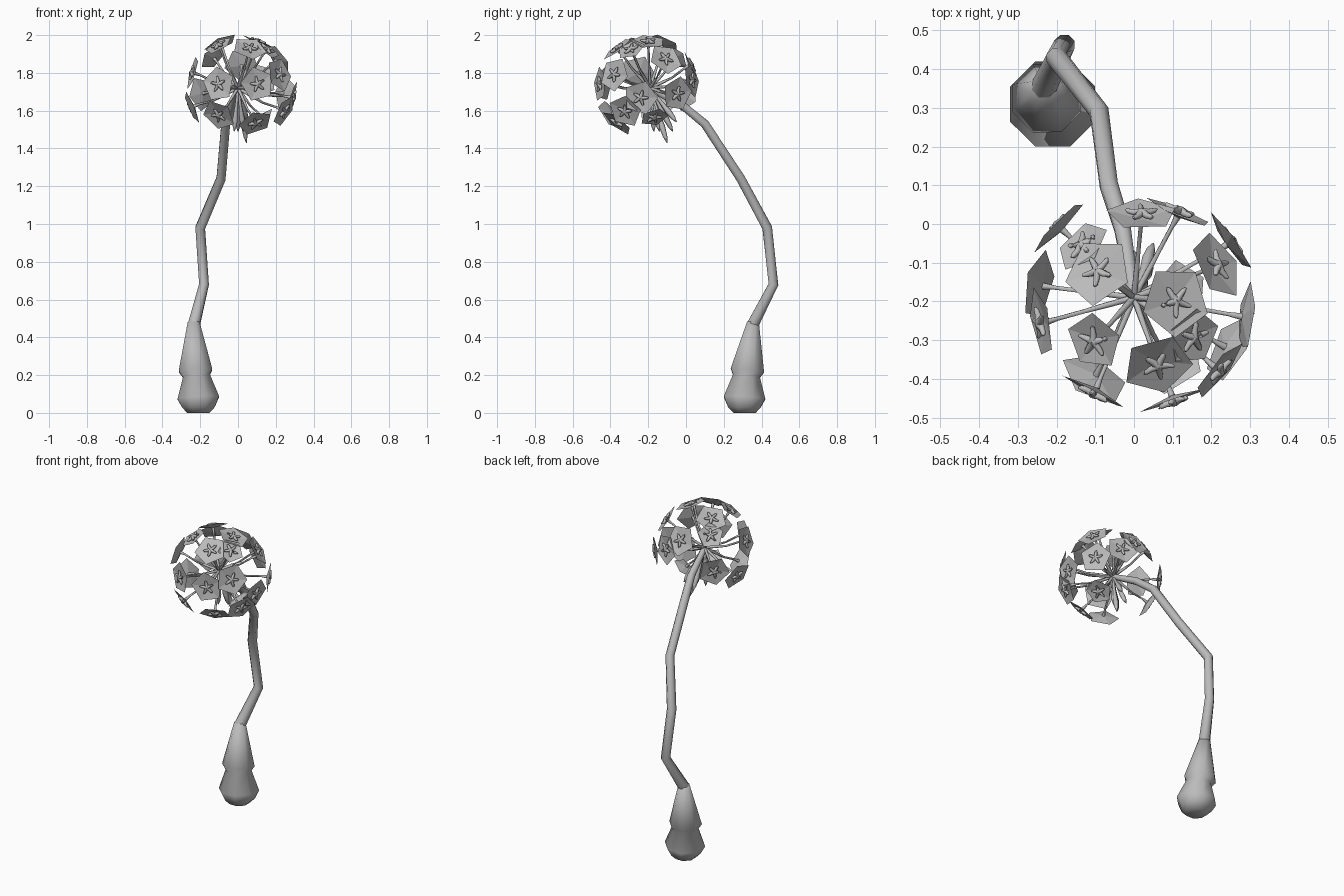
import bpy, bmesh, math
from mathutils import Vector

cube = bpy.data.objects.get("Cube")
if cube:
    bpy.data.objects.remove(cube)

grey = bpy.data.materials.new("plain_grey")
grey.use_nodes = True
colour = (0.5, 0.5, 0.5, 1)
grey.diffuse_color = colour
grey.node_tree.nodes["Principled BSDF"].inputs["Base Color"].default_value = colour


def tube(bm, points, radii, sides):
    """Sweep a ring of the given sides along a path, with end caps."""
    points = [Vector(p) for p in points]
    rings = []
    for i, p in enumerate(points):
        ahead = points[min(i + 1, len(points) - 1)]
        behind = points[max(i - 1, 0)]
        axis = (ahead - behind).normalized()
        ref = Vector((1, 0, 0)) if abs(axis.x) < 0.8 else Vector((0, 1, 0))
        u = (ref - axis * ref.dot(axis)).normalized()
        v = axis.cross(u)
        angles = [math.tau * (k + 0.5) / sides for k in range(sides)]
        rings.append([bm.verts.new(p + (u * math.cos(a) + v * math.sin(a)) * radii[i])
                      for a in angles])
    for low, high in zip(rings, rings[1:]):
        for k in range(sides):
            n = (k + 1) % sides
            bm.faces.new((low[k], low[n], high[n], high[k]))
    bm.faces.new(rings[0][::-1])
    bm.faces.new(rings[-1])


def finish(bm, name, angle):
    mesh = bpy.data.meshes.new(name)
    bm.to_mesh(mesh)
    bm.free()
    obj = bpy.data.objects.new(name, mesh)
    bpy.context.collection.objects.link(obj)
    mesh.materials.append(grey)
    if angle:
        bpy.ops.object.select_all(action='DESELECT')
        obj.select_set(True)
        bpy.context.view_layer.objects.active = obj
        bpy.ops.object.shade_smooth_by_angle(angle=math.radians(angle))


hub = Vector((0.0, -0.19, 1.72))
centre = Vector((0.015, -0.21, 1.73))

# Bulb at the foot
bm = bmesh.new()
tube(bm, [(-0.21, 0.31, 0), (-0.21, 0.31, 0.03), (-0.21, 0.31, 0.08), (-0.22, 0.32, 0.195),
          (-0.225, 0.325, 0.225), (-0.235, 0.355, 0.48)],
     [0.064, 0.094, 0.119, 0.077, 0.096, 0.034], 8)
finish(bm, "bulb", 85)

# Crooked stem
bm = bmesh.new()
tube(bm, [(-0.235, 0.35, 0.46), (-0.18, 0.463, 0.68), (-0.20, 0.43, 0.98),
          (-0.09, 0.29, 1.24), (-0.065, 0.10, 1.53), (-0.03, -0.01, 1.62), hub],
     [0.034, 0.028, 0.028, 0.026, 0.025, 0.023, 0.016], 8)
finish(bm, "stem", 50)

# Centres of the open florets around the flower head, wide ones then small ones
wide = [
    (0.02, 0.02, 1.84), (0.115, 0.025, 1.76), (-0.09, -0.125, 1.95), (0.21, -0.11, 1.87),
    (0.105, -0.20, 1.96), (-0.24, -0.16, 1.62), (-0.235, -0.255, 1.80), (0.06, -0.36, 1.925),
    (-0.10, -0.43, 1.74), (0.215, -0.375, 1.79), (0.10, -0.45, 1.74), (0.285, -0.24, 1.67),
    (-0.19, -0.01, 1.69), (-0.10, -0.395, 1.58), (0.09, -0.36, 1.54), (0.24, -0.32, 1.60),
    (0.245, -0.05, 1.69),
]
small = [(-0.13, -0.06, 1.88), (-0.10, -0.30, 1.94), (0.15, -0.29, 1.92), (0.12, -0.17, 1.57)]
florets = [(Vector(p), 0.094) for p in wide] + [(Vector(p), 0.078) for p in small]

petals, stars, stalks = bmesh.new(), bmesh.new(), bmesh.new()
for i, (spot, size) in enumerate(florets):
    out = (spot - centre).normalized()
    side = out.orthogonal().normalized()
    up = out.cross(side)
    turn = i * 1.3

    def around(k, r, lift):
        a = turn + math.tau * k / 5
        return spot + (side * math.cos(a) + up * math.sin(a)) * r + out * lift

    # Shallow five-sided cup
    middle = petals.verts.new(spot - out * 0.008)
    rim = [petals.verts.new(around(k, size, 0.006)) for k in range(5)]
    for k in range(5):
        petals.faces.new((middle, rim[k], rim[(k + 1) % 5]))

    # Raised star with rounded arms
    for k in range(5):
        tube(stars, [spot + out * 0.012, around(k, 0.02, 0.009), around(k, 0.036, 0.011),
                     around(k, 0.043, 0.014)], [0.011, 0.009, 0.007, 0.003], 6)

    # Slightly bent stalk, swelling under the cup
    bend = hub.lerp(spot, 0.55) - Vector((0, 0, 0.012))
    tube(stalks, [hub, hub.lerp(bend, 0.6), bend, hub.lerp(spot, 0.85), spot - out * 0.007],
         [0.009, 0.008, 0.006, 0.006, 0.010], 6)

finish(petals, "floret_cups", 0)
finish(stars, "floret_stars", 60)
finish(stalks, "floret_stalks", 60)

# Closed buds drooping beside the stem
bm = bmesh.new()
for tip in [(0.045, -0.10, 1.43), (0.0, -0.07, 1.49), (0.03, -0.14, 1.49),
            (-0.02, -0.17, 1.49), (0.05, -0.05, 1.54)]:
    tip = Vector(tip)
    tube(bm, [hub, hub.lerp(tip, 0.4), hub.lerp(tip, 0.7), hub.lerp(tip, 0.88), tip],
         [0.007, 0.009, 0.016, 0.012, 0.002], 6)
finish(bm, "drooping_buds", 60)
